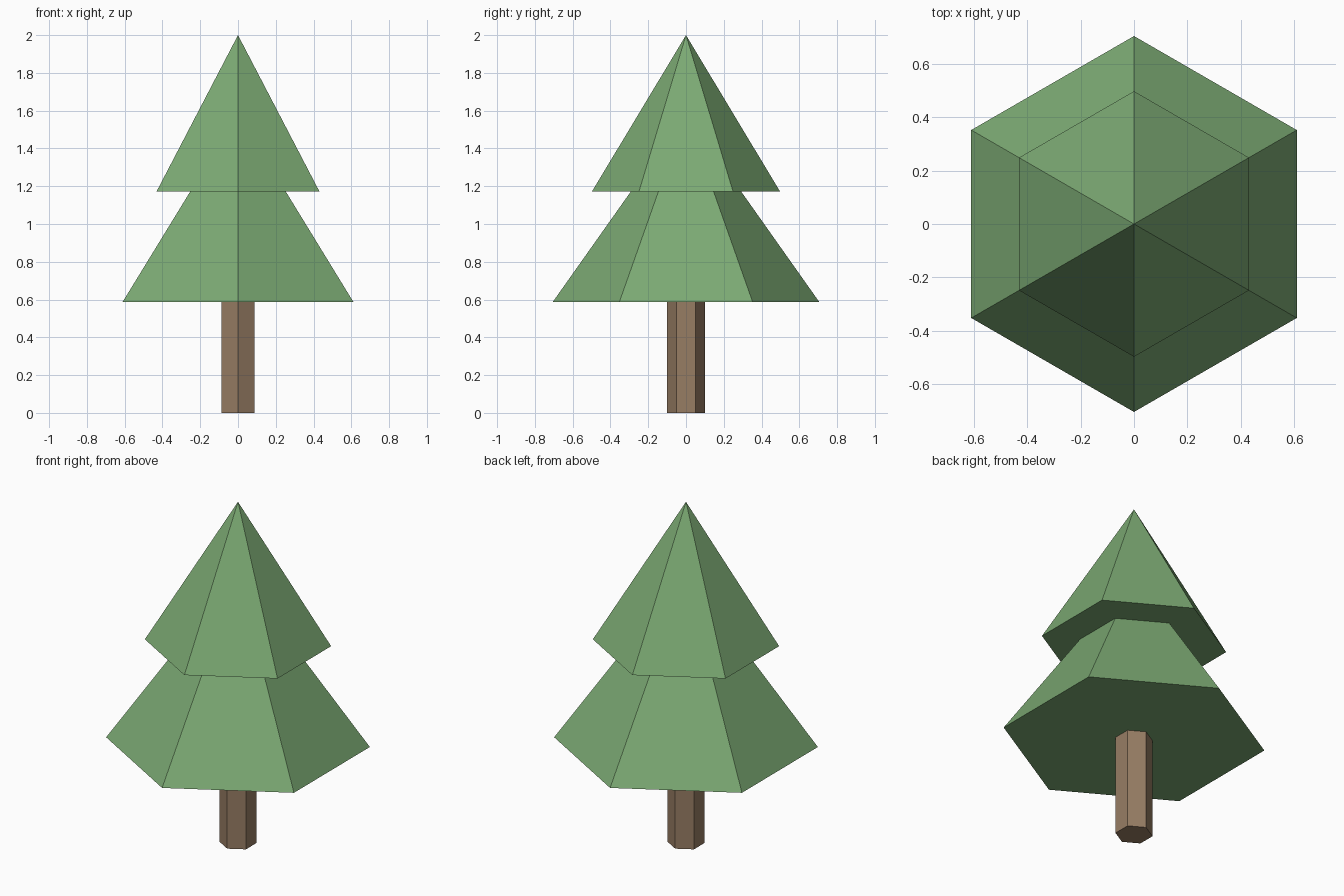
import bpy
import math

if "Cube" in bpy.data.objects:
    bpy.data.objects.remove(bpy.data.objects["Cube"])


def material(name, rgb):
    mat = bpy.data.materials.new(name)
    mat.diffuse_color = (*rgb, 1.0)
    mat.use_nodes = True
    mat.node_tree.nodes["Principled BSDF"].inputs["Base Color"].default_value = mat.diffuse_color
    return mat


def hex_part(name, r_bottom, r_top, z_bottom, z_top, mat):
    """Six-sided cone or prism with corners pointing along +y and -y."""
    bpy.ops.mesh.primitive_cone_add(
        vertices=6, radius1=r_bottom, radius2=r_top, depth=z_top - z_bottom,
        end_fill_type='NGON', location=(0, 0, (z_bottom + z_top) / 2))
    obj = bpy.context.object
    obj.name = name
    # make sure a corner lies on the y axis
    first = obj.data.vertices[0].co
    obj.rotation_euler.z = math.pi / 2 - math.atan2(first.y, first.x)
    bpy.ops.object.transform_apply(location=True, rotation=True, scale=True)
    obj.data.materials.append(mat)
    return obj


green = material("leaf_green", (0.20, 0.40, 0.172))
brown = material("bark_brown", (0.31, 0.205, 0.127))

# Trunk, running just up to the underside of the foliage
hex_part("trunk", 0.10, 0.10, 0.0, 0.60, brown)

# Two stacked foliage tiers; the lower tip is buried in the upper one
hex_part("lower_foliage", 0.705, 0.0, 0.588, 1.585, green)
hex_part("upper_foliage", 0.498, 0.0, 1.172, 2.0, green)
